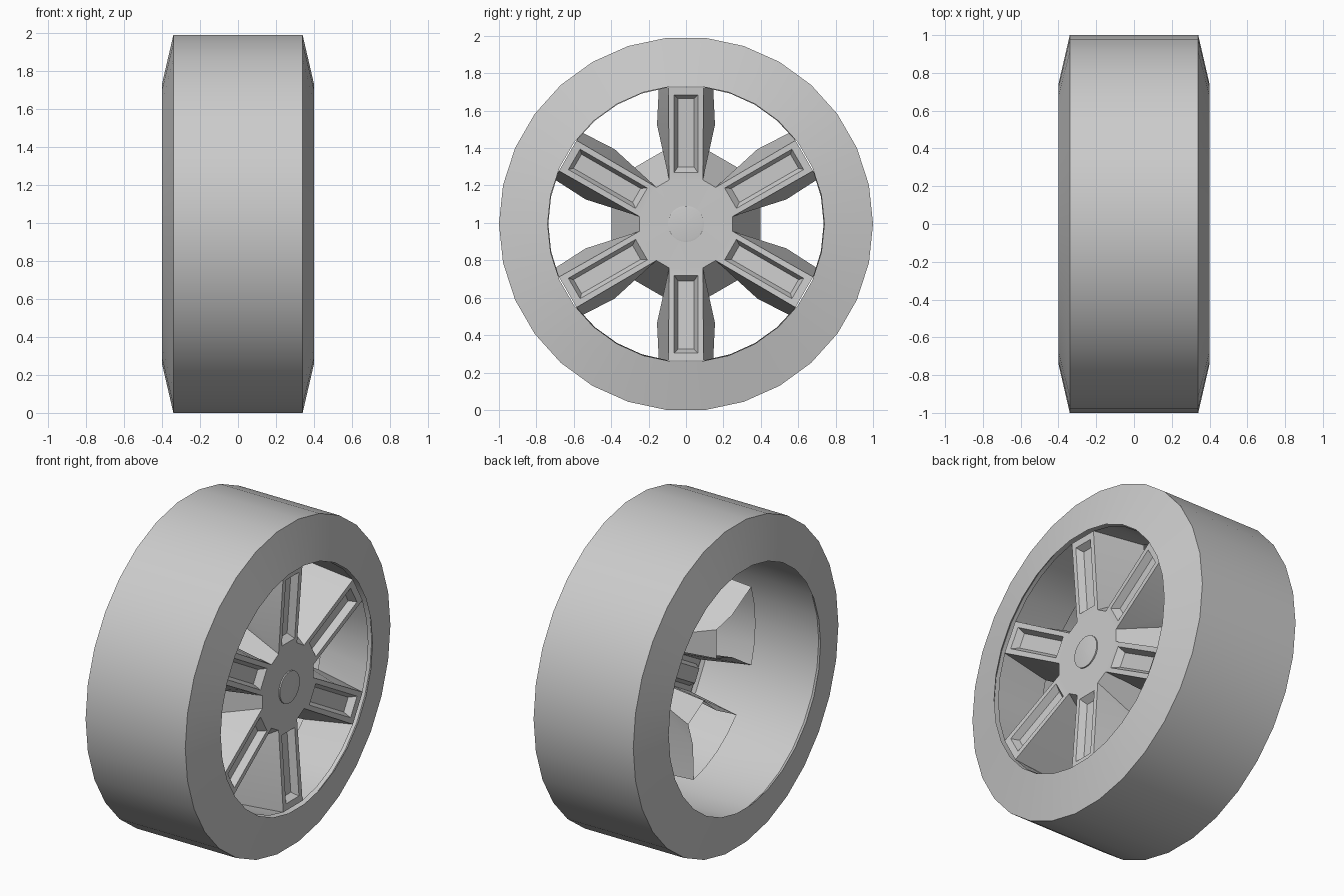
import bpy, bmesh
from math import sin, cos, pi, atan2, hypot, radians

if "Cube" in bpy.data.objects:
    bpy.data.objects.remove(bpy.data.objects["Cube"])

CZ = 0.9945  # axle height


def finish(name, bm, angle=30):
    bmesh.ops.remove_doubles(bm, verts=bm.verts, dist=0.0005)
    bmesh.ops.recalc_face_normals(bm, faces=bm.faces)
    me = bpy.data.meshes.new(name)
    bm.to_mesh(me)
    bm.free()
    ob = bpy.data.objects.new(name, me)
    bpy.context.collection.objects.link(ob)
    ob.location.z = CZ
    bpy.ops.object.select_all(action='DESELECT')
    ob.select_set(True)
    bpy.context.view_layer.objects.active = ob
    bpy.ops.object.shade_smooth_by_angle(angle=radians(angle))
    return ob


def lathe(name, profile, n=30, closed=False):
    """Spin (x, radius) points around the x axis."""
    bm = bmesh.new()
    rings = [[bm.verts.new((x, r * cos(2 * pi * i / n), r * sin(2 * pi * i / n)))
              for i in range(n)] for x, r in profile]
    pairs = list(zip(rings, rings[1:]))
    if closed:
        pairs.append((rings[-1], rings[0]))
    for a, b in pairs:
        for i in range(n):
            j = (i + 1) % n
            bm.faces.new((a[i], a[j], b[j], b[i]))
    return finish(name, bm)


# tyre and the barrel inside it, one closed skin
lathe("tyre_and_barrel", [(-.4, .74), (-.34, 1), (.34, 1), (.4, .74),
                          (.37, .775), (-.1, .775), (-.37, .765)], closed=True)

# spokes: hollow shells, six-fold; points are (radius, tangent, x)
bm = bmesh.new()
STEP = pi / 3


def place(p, k):
    r, t, x = p
    a = pi / 6 + k * STEP
    return (x, r * cos(a) - t * sin(a), r * sin(a) + t * cos(a))


def face(*pts):
    bm.faces.new([bm.verts.new(p) for p in pts])


def front(r, t, depth=0.0):
    return (r, t, .34 + .07 * (r - .235) - depth)


def loop(r0, r1, t, depth=0.0):
    return [front(r0, -t, depth), front(r1, -t, depth),
            front(r1, t, depth), front(r0, t, depth)]


F0, FM, F1 = front(.235, .09), front(.46, .0916), front(.73, .094)
B0, B1, B2 = (.39, .122, .07), (.53, .155, .06), (.735, .145, .05)


def flip(p):
    return (p[0], -p[1], p[2])


def arc(p, q, k, f):
    """Point on the window's outer arc between spoke k and spoke k+1."""
    a0 = atan2(p[1], p[0])
    a = pi / 6 + k * STEP + a0 + f * (STEP - 2 * a0)
    rad = hypot(p[0], p[1])
    return (p[2], rad * cos(a), rad * sin(a))


SEG = 4
for k in range(6):
    # front frame, bevelled groove and its floor
    outer = [flip(F0), flip(F1), F1, F0]
    rim = loop(.275, .69, .063)
    floor = loop(.305, .67, .043, .04)
    for a, b in ((outer, rim), (rim, floor)):
        for i in range(4):
            j = (i + 1) % 4
            face(*[place(p, k) for p in (a[i], a[j], b[j], b[i])])
    face(*[place(p, k) for p in floor])
    # flared side walls
    for m in (lambda p: p, flip):
        face(*[place(m(p), k) for p in (F0, FM, B1, B0)])
        face(*[place(m(p), k) for p in (FM, F1, B2, B1)])
    # web between neighbouring spokes at the hub
    face(place(F0, k), place(flip(F0), k + 1), place(flip(B0), k + 1), place(B0, k))
    # outer wall of each window
    for i in range(SEG):
        f, g = i / SEG, (i + 1) / SEG
        face(arc(F1, B2, k, f), arc(F1, B2, k, g), arc(B2, F1, k, g), arc(B2, F1, k, f))
    # hub face out to the spokes
    cap = (.35, 0, 0)
    face(cap, place(flip(F0), k), place(F0, k))
    face(cap, place(F0, k), place(flip(F0), k + 1))
finish("spokes_and_hub", bm, 25)

# centre cap
lathe("hub_cap", [(.33, .097), (.354, .097), (.356, .085), (.358, .0004)], n=24)
